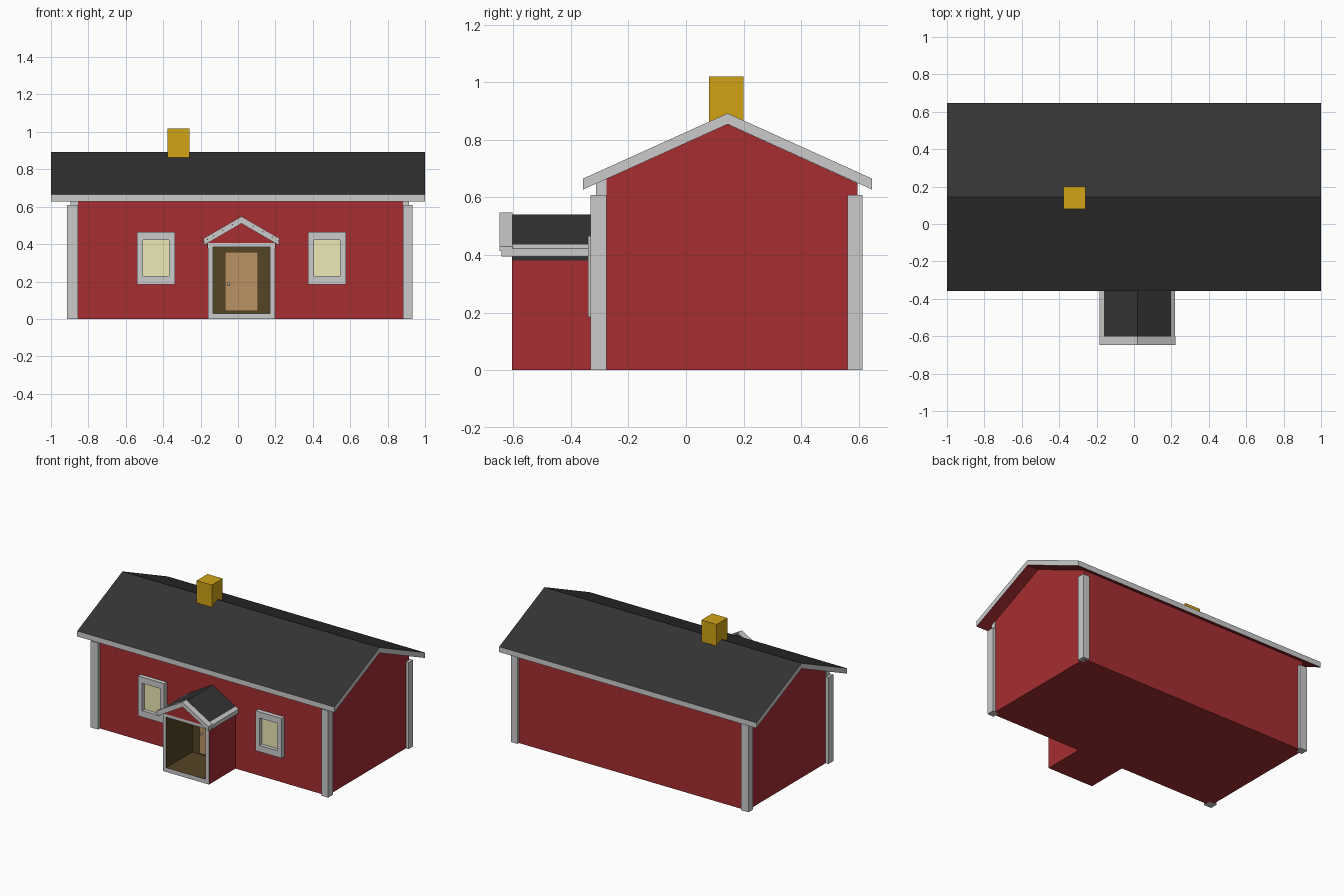
import bpy, bmesh

if "Cube" in bpy.data.objects:
    bpy.data.objects.remove(bpy.data.objects["Cube"])


def material(name, rgb):
    m = bpy.data.materials.new(name)
    m.diffuse_color = (*rgb, 1)
    m.use_nodes = True
    m.node_tree.nodes["Principled BSDF"].inputs["Base Color"].default_value = m.diffuse_color
    return m


RED = material("red_paint", (0.38, 0.027, 0.031))
DARK = material("roofing", (0.034, 0.034, 0.034))
GREY = material("grey_trim", (0.65, 0.65, 0.65))
BROWN = material("porch_inside", (0.088, 0.058, 0.019))
WOOD = material("door_wood", (0.5, 0.29, 0.125))
GLASS = material("window_glass", (0.86, 0.82, 0.47))
GOLD = material("chimney_ochre", (0.64, 0.37, 0.008))


def solid(name, profiles, axis, a, b, mats, pick=None):
    """Extrude closed profiles from a to b along x (y,z points) or y (x,z points)."""
    bm = bmesh.new()
    for pts in profiles:
        place = lambda t, p: (t, *p) if axis == "x" else (p[0], t, p[1])
        lo = [bm.verts.new(place(a, p)) for p in pts]
        hi = [bm.verts.new(place(b, p)) for p in pts]
        bm.faces.new(lo)
        bm.faces.new(hi[::-1])
        n = len(pts)
        for i in range(n):
            j = (i + 1) % n
            bm.faces.new((lo[i], hi[i], hi[j], lo[j]))
    bmesh.ops.recalc_face_normals(bm, faces=bm.faces)
    if pick:
        for f in bm.faces:
            f.normal_update()
            f.material_index = pick(f.normal, f.calc_center_median())
    me = bpy.data.meshes.new(name)
    bm.to_mesh(me)
    bm.free()
    for m in mats:
        me.materials.append(m)
    ob = bpy.data.objects.new(name, me)
    bpy.context.collection.objects.link(ob)
    return ob


def rect(x0, x1, z0, z1):
    return [(x0, z0), (x1, z0), (x1, z1), (x0, z1)]


def box(name, x, y, z, mat):
    return solid(name, [rect(*x, *z)], "y", *y, [mat])


def chevron(c, half, ridge, eave, thick):
    return [(c - half, eave - thick), (c, ridge - thick), (c + half, eave - thick),
            (c + half, eave), (c, ridge), (c - half, eave)]


# House body with gables
solid("house_walls", [[(-0.31, 0), (0.596, 0), (0.596, 0.649), (0.144, 0.854), (-0.31, 0.649)]],
      "x", -0.893, 0.912, [RED])

# Main roof: dark top, red underside, grey edges
solid("main_roof", [chevron(0.1445, 0.502, 0.892, 0.665, 0.038)], "x", -1, 1, [DARK, RED, GREY],
      lambda n, c: 0 if n.z > 0.5 else 1 if n.z < -0.5 else 2)

box("chimney", (-0.377, -0.26), (0.08, 0.2), (0.84, 1.019), GOLD)

# Corner posts, plus short pieces reaching the roof at the front
for side, x in (("left", (-0.915, -0.856)), ("right", (0.882, 0.933))):
    box(f"front_{side}_post", x, (-0.331, -0.276), (0, 0.608), GREY)
    box(f"back_{side}_post", x, (0.561, 0.613), (0, 0.608), GREY)
for side, x in (("left", (-0.896, -0.856)), ("right", (0.882, 0.915))):
    solid(f"front_{side}_post_top", [[(-0.313, 0.6), (-0.276, 0.6), (-0.276, 0.665), (-0.313, 0.648)]],
          "x", *x, [GREY])

# Windows
for side, c in (("left", -0.4385), ("right", 0.476)):
    o, i = 0.102, 0.07
    solid(f"{side}_window_frame",
          [rect(c - o, c - i, 0.185, 0.465), rect(c + i, c + o, 0.185, 0.465),
           rect(c - i, c + i, 0.185, 0.23), rect(c - i, c + i, 0.422, 0.465)],
          "y", -0.34, -0.308, [GREY])
    box(f"{side}_window_glass", (c - i, c + i), (-0.314, -0.306), (0.23, 0.422), GLASS)

# Porch shell: grey front edge, brown inside, red outside
PC = 0.0185


def porch_face(n, c):
    if n.y < -0.5:
        return 1
    if abs(n.y) < 0.5 and abs(c.x - PC) < 0.16 and 0.02 < c.z < 0.39:
        return 2
    return 0


solid("porch_walls",
      [rect(PC - 0.179, PC + 0.179, 0, 0.03), rect(PC - 0.179, PC + 0.179, 0.385, 0.406),
       rect(PC - 0.179, PC - 0.153, 0.03, 0.385), rect(PC + 0.153, PC + 0.179, 0.03, 0.385)],
      "y", -0.605, -0.305, [RED, GREY, BROWN], porch_face)
box("porch_back_panel", (PC - 0.153, PC + 0.153), (-0.316, -0.306), (0.03, 0.385), BROWN)
solid("porch_gable", [[(PC - 0.179, 0.406), (PC + 0.179, 0.406), (PC, 0.511)]],
      "y", -0.605, -0.305, [RED])

# Door and knob
box("door", (-0.07, 0.107), (-0.328, -0.31), (0.043, 0.358), WOOD)
bpy.ops.mesh.primitive_uv_sphere_add(segments=12, ring_count=8, radius=0.008, location=(-0.05, -0.335, 0.187))
bpy.context.object.name = "door_knob"
bpy.context.object.data.materials.append(GREY)

# Porch roof, eave boards and dark strips under the eaves
solid("porch_roof", [chevron(PC, 0.183, 0.54, 0.435, 0.03)], "y", -0.605, -0.305, [DARK])
for side, s in (("left", -1), ("right", 1)):
    solid(f"porch_{side}_eave_board",
          [[(PC + s * 0.202, 0.395), (PC + s * 0.202, 0.423), (PC + s * 0.18, 0.437), (PC + s * 0.18, 0.405)]],
          "y", -0.605, -0.305, [GREY])
    x = sorted((PC + s * 0.17, PC + s * 0.181))
    box(f"porch_{side}_eave_strip", x, (-0.603, -0.305), (0.38, 0.415), DARK)

# Layered boards on the porch gable
solid("porch_gable_cap", [chevron(PC, 0.204, 0.548, 0.43, 0.016)], "y", -0.647, -0.602, [GREY])
solid("porch_gable_board", [chevron(PC, 0.2, 0.532, 0.416, 0.022)], "y", -0.64, -0.602, [GREY])
